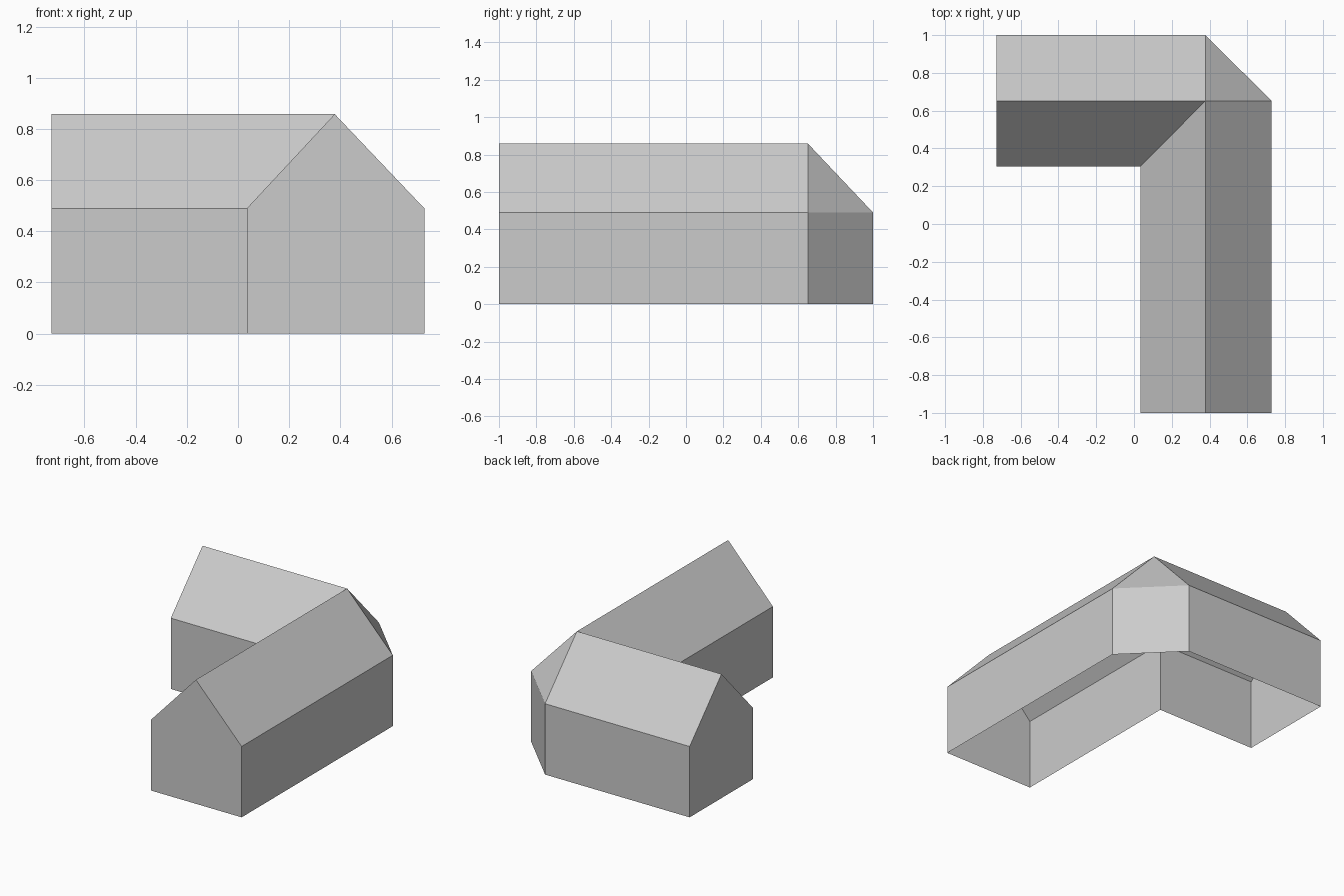
import bpy, bmesh

cube = bpy.data.objects.get("Cube")
if cube:
    bpy.data.objects.remove(cube, do_unlink=True)

EAVE, RIDGE = 0.49, 0.858

# One plain grey for walls and roof
grey = bpy.data.materials.new("plain_grey")
grey.use_nodes = True
colour = (0.6, 0.6, 0.6, 1)
grey.diffuse_color = colour
grey.node_tree.nodes["Principled BSDF"].inputs["Base Color"].default_value = colour

# Plan positions of the inner wall, ridge and outer wall at each station
inner, ridge = (0.035, 0.305), (0.378, 0.652)
out_x, out_y = 0.728, 1.0
stations = [
    ((inner[0], -1), (ridge[0], -1), (out_x, -1)),
    (inner, ridge, (out_x, ridge[1])),
    (inner, ridge, (ridge[0], out_y)),
    ((-out_x, inner[1]), (-out_x, ridge[1]), (-out_x, out_y)),
]

bm = bmesh.new()


def section(i, r, o):
    """Gabled profile: inner wall, ridge, outer wall."""
    points = [(*i, 0), (*i, EAVE), (*r, RIDGE), (*o, EAVE), (*o, 0)]
    return [bm.verts.new(p) for p in points]


# Walls and roof planes run between stations; the bend's inner side has no width
rings = [section(*s) for s in stations]
for n, (a, b) in enumerate(zip(rings, rings[1:])):
    for k in range(4):
        if n != 1 or k == 3:
            bm.faces.new((a[k], a[k + 1], b[k + 1], b[k]))
        elif k == 2:
            bm.faces.new((a[k], a[k + 1], b[k + 1]))

# Gable ends; the underside stays open
bm.faces.new(rings[0])
bm.faces.new(rings[-1])
bmesh.ops.remove_doubles(bm, verts=bm.verts, dist=0.001)
bmesh.ops.recalc_face_normals(bm, faces=bm.faces)

mesh = bpy.data.meshes.new("l_shaped_house")
bm.to_mesh(mesh)
bm.free()
mesh.materials.append(grey)
house = bpy.data.objects.new("l_shaped_house", mesh)
bpy.context.collection.objects.link(house)
